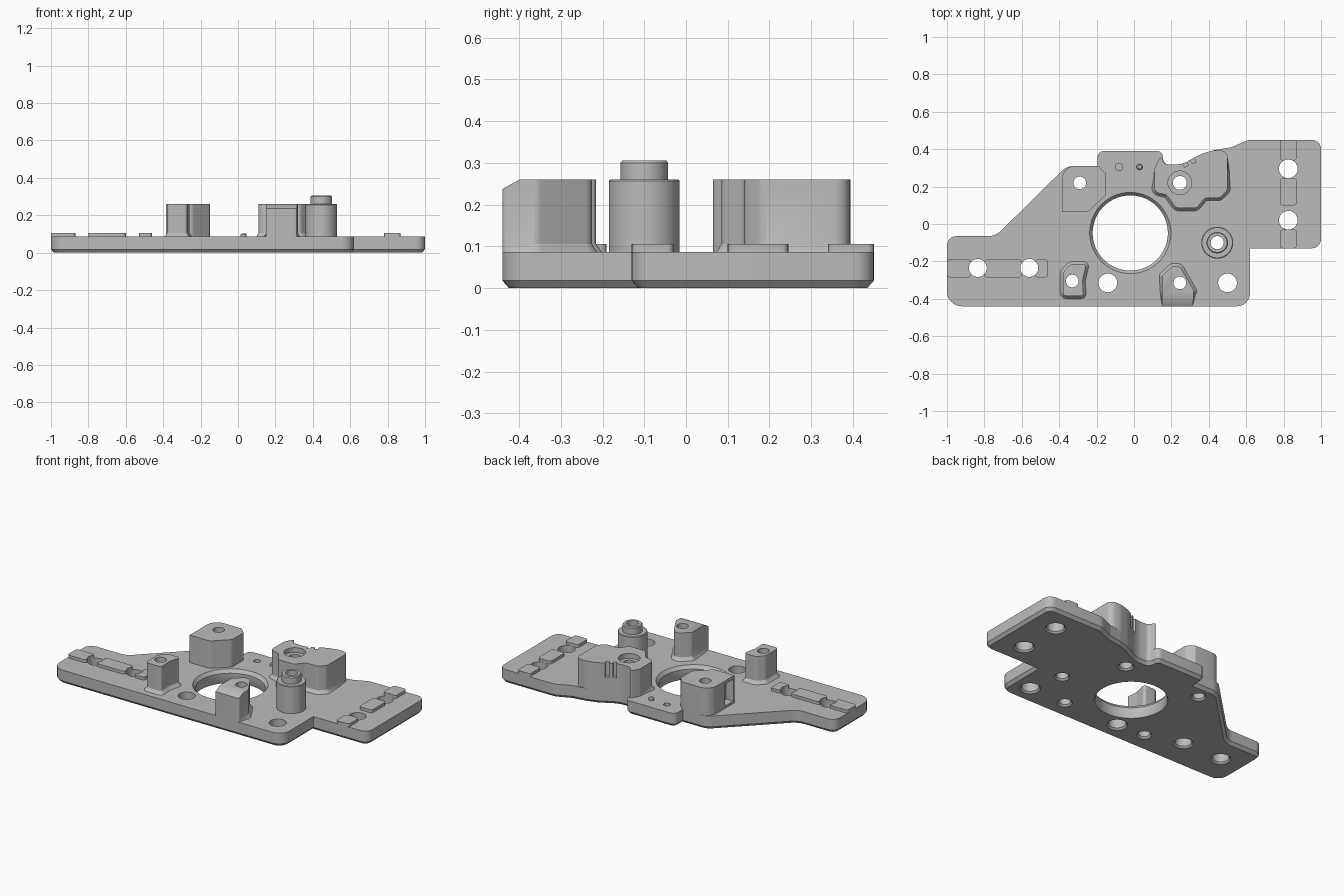
import bpy, bmesh, math
from mathutils import Vector, Matrix

if "Cube" in bpy.data.objects:
    bpy.data.objects.remove(bpy.data.objects["Cube"])

grey = bpy.data.materials.new("machined_grey")
grey.use_nodes = True
COLOUR = (0.5, 0.5, 0.5, 1)
grey.diffuse_color = COLOUR
grey.node_tree.nodes["Principled BSDF"].inputs["Base Color"].default_value = COLOUR

TOP, BOSS = 0.086, 0.26


def rounded(corners, steps=8):
    """Outline with a radius (third number) at each corner."""
    pts = []
    for i, (x, y, r) in enumerate(corners):
        p = Vector((x, y))
        a = Vector(corners[i - 1][:2]) - p
        b = Vector(corners[(i + 1) % len(corners)][:2]) - p
        limit = 0.48 * min(a.length, b.length)
        a.normalize()
        b.normalize()
        half = a.angle(b) / 2
        if r == 0 or half > 1.55:
            pts.append(p)
            continue
        t = min(r / math.tan(half), limit)
        r = t * math.tan(half)
        centre = p + (a + b).normalized() * (r / math.sin(half))
        start, end = p + a * t - centre, p + b * t - centre
        sweep = start.angle_signed(end)
        for k in range(steps + 1):
            pts.append(centre + Matrix.Rotation(-sweep * k / steps, 2) @ start)
    return pts


def circle(x, y, r, n=48):
    return [Vector((x + r * math.cos(math.tau * i / n),
                    y + r * math.sin(math.tau * i / n))) for i in range(n)]


def box(x0, x1, y0, y1, r=0):
    return rounded([(x0, y0, r), (x1, y0, r), (x1, y1, r), (x0, y1, r)], 4)


def inset(pts, d, keep):
    out = []
    for i, p in enumerate(pts):
        e1 = (p - pts[i - 1]).normalized()
        e2 = (pts[(i + 1) % len(pts)] - p).normalized()
        n1, n2 = Vector((-e1.y, e1.x)), Vector((-e2.y, e2.x))
        move = (n1 + n2) / max(1 + n1.dot(n2), 0.3) * d
        out.append(p if keep(p) else p + move)
    return out


def prism(bm, pts, layers, keep=lambda p: False):
    """Stack an outline through (height, inset) layers and cap both ends."""
    rings = [[bm.verts.new((q.x, q.y, z)) for q in inset(pts, d, keep)]
             for z, d in layers]
    n = len(pts)
    for low, high in zip(rings, rings[1:]):
        for i in range(n):
            j = (i + 1) % n
            bm.faces.new((low[i], low[j], high[j], high[i]))
    bm.faces.new(rings[0][::-1])
    bm.faces.new(rings[-1])


def finish(name, bm):
    bmesh.ops.recalc_face_normals(bm, faces=bm.faces)
    mesh = bpy.data.meshes.new(name)
    bm.to_mesh(mesh)
    bm.free()
    mesh.materials.append(grey)
    ob = bpy.data.objects.new(name, mesh)
    bpy.context.collection.objects.link(ob)
    return ob


def part(name, pts, layers, keep=lambda p: False):
    bm = bmesh.new()
    prism(bm, pts, layers, keep)
    parts.append(finish(name, bm))


parts = []

# Back edge shared by the plate and the large boss
back_curve = [(0.43, 0.395, 0.1), (0.36, 0.375, 0.15), (0.25, 0.315, 0.15), (0.16, 0.32, 0.03)]

# Base plate with chamfered underside
part("base_plate", rounded([
    (-1, -0.44, 0.08), (0.62, -0.44, 0.07), (0.62, -0.13, 0), (1, -0.13, 0.05),
    (1, 0.45, 0.05), (0.61, 0.45, 0.1), (0.52, 0.41, 0.1)] + back_curve + [
    (0.15, 0.39, 0.03), (-0.195, 0.39, 0.035), (-0.195, 0.31, 0), (-0.36, 0.31, 0.1),
    (-0.74, -0.065, 0.1), (-1, -0.065, 0.05)]),
    [(0, 0.016), (0.018, 0), (TOP, 0)])

# Bosses, flared at the foot except along the plate edges
foot = [(TOP - 0.006, -0.022), (TOP + 0.004, -0.01), (TOP + 0.02, 0), (BOSS, 0)]


def on_edge(p):
    return p.y > 0.2 or p.y < -0.4


part("large_boss", rounded([
    (0.11, 0.17, 0.03), (0.175, 0.155, 0.03), (0.225, 0.085, 0.03), (0.335, 0.085, 0.03),
    (0.38, 0.14, 0.03), (0.46, 0.14, 0.03), (0.5, 0.18, 0.03), (0.5, 0.39, 0.04)]
    + back_curve + [(0.145, 0.37, 0.01), (0.11, 0.3, 0.03)]), foot, on_edge)
part("corner_boss", rounded([
    (-0.385, 0.065, 0), (-0.245, 0.065, 0.03), (-0.15, 0.155, 0.03),
    (-0.15, 0.27, 0.03), (-0.19, 0.31, 0.02), (-0.385, 0.31, 0.07)]),
    [(TOP - 0.006, 0), (BOSS, 0)])
part("front_boss", rounded([
    (0.15, -0.44, 0), (0.315, -0.44, 0.01), (0.32, -0.355, 0.03),
    (0.245, -0.225, 0.03), (0.205, -0.225, 0.02), (0.15, -0.275, 0.02)]), foot, on_edge)
part("side_boss", rounded([
    (-0.38, -0.385, 0.02), (-0.27, -0.385, 0.015), (-0.275, -0.305, 0.08),
    (-0.255, -0.215, 0.015), (-0.34, -0.215, 0.04), (-0.38, -0.26, 0.03)]), foot, on_edge)

# Stepped locating post and the small pip
part("locating_post", circle(0.445, -0.1, 0.085),
     [(TOP - 0.006, 0), (BOSS - 0.004, 0), (BOSS, 0.004), (BOSS, 0.028),
      (0.3, 0.028), (0.306, 0.033)])
part("small_pip", circle(0.03, 0.305, 0.016, 20),
     [(TOP - 0.006, 0), (0.098, 0), (0.104, 0.006)])

# Raised rail pads
pad = [(TOP - 0.006, 0), (0.105, 0)]
for i, (a, b) in enumerate([(-1, -0.87), (-0.8, -0.6), (-0.53, -0.46)]):
    part(f"left_rail_pad_{i + 1}", box(a, b, -0.285, -0.19, 0.015), pad)
for i, (a, b) in enumerate([(-0.13, -0.03), (0.1, 0.245), (0.34, 0.45)]):
    part(f"right_rail_pad_{i + 1}", box(0.78, 0.87, a, b, 0.015), pad)

# Holes, slots and pocket gathered in one cutter
cut = bmesh.new()
entry = [(-0.01, -0.02), (0.01, 0)]
for x, y, r in [(-0.835, -0.235, 0.048), (-0.56, -0.235, 0.048), (0.825, 0.295, 0.05),
                (0.825, 0.02, 0.05), (-0.14, -0.315, 0.05), (0.5, -0.315, 0.05),
                (-0.33, -0.305, 0.034), (0.245, -0.315, 0.034), (-0.29, 0.22, 0.034),
                (0.445, -0.1, 0.035)]:
    prism(cut, circle(x, y, r), entry + [(0.4, 0)])
prism(cut, circle(0.245, 0.22, 0.037), entry + [(0.23, 0), (0.23, -0.026), (0.4, -0.026)])
prism(cut, circle(-0.02, -0.048, 0.217, 96),
      [(-0.01, 0.005), (0.01, 0.016), (0.065, 0.016), (TOP, 0), (0.4, 0)])
prism(cut, circle(-0.08, 0.305, 0.02, 24), [(0.04, 0), (0.15, 0)])
prism(cut, box(-0.42, -0.335, 0.075, 0.16), [(0.1, 0), (0.24, 0)])
for x, y in [(0.272, 0.325), (0.312, 0.345)]:
    turn = Matrix.Rotation(math.radians(28), 4, "Z")
    bmesh.ops.create_cube(cut, size=1, matrix=Matrix.Translation((x, y, 0.24))
                          @ turn @ Matrix.Diagonal((0.022, 0.04, 0.14, 1)))
# Sloped front edge of the front boss
bmesh.ops.create_cube(cut, size=1, matrix=Matrix.Translation((0.235, -0.446, 0.291))
                      @ Matrix.Rotation(math.radians(29), 4, "X")
                      @ Matrix.Diagonal((0.3, 0.1, 0.1, 1)))
cutter = finish("hole_cutter", cut)
cutter.hide_render = True

# Cut each part and smooth its curved walls
for ob in parts:
    bpy.ops.object.select_all(action="DESELECT")
    ob.select_set(True)
    bpy.context.view_layer.objects.active = ob
    mod = ob.modifiers.new("holes", "BOOLEAN")
    mod.operation = "DIFFERENCE"
    mod.solver = "EXACT"
    mod.object = cutter
    bpy.ops.object.modifier_apply(modifier=mod.name)
    bpy.ops.object.shade_smooth_by_angle(angle=math.radians(30))
bpy.data.objects.remove(cutter)
